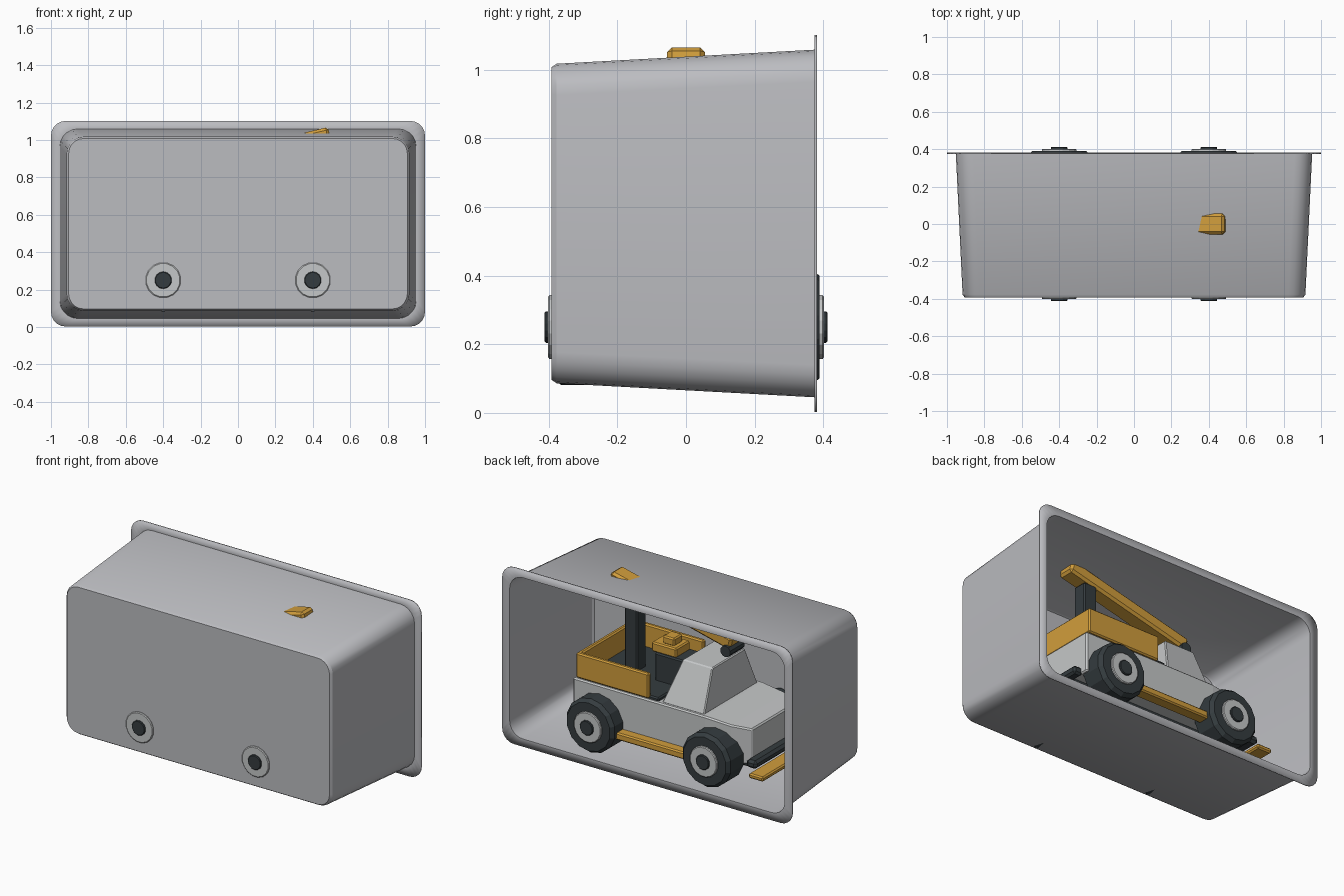
import bpy, bmesh, math
from mathutils import Vector, Matrix

if "Cube" in bpy.data.objects:
    bpy.data.objects.remove(bpy.data.objects["Cube"])


def material(name, rgb):
    m = bpy.data.materials.new(name)
    m.diffuse_color = (*rgb, 1)
    m.use_nodes = True
    m.node_tree.nodes["Principled BSDF"].inputs["Base Color"].default_value = m.diffuse_color
    return m


TRAY = material("tray grey", (0.50, 0.505, 0.53))
PAINT = material("body pale grey", (0.56, 0.575, 0.58))
AMBER = material("amber", (0.64, 0.34, 0.045))
DARK = material("charcoal", (0.035, 0.045, 0.05))


def finish(name, bm, mat, bevel=0.0, smooth=False):
    bmesh.ops.recalc_face_normals(bm, faces=bm.faces)
    me = bpy.data.meshes.new(name)
    bm.to_mesh(me)
    bm.free()
    me.materials.append(mat)
    ob = bpy.data.objects.new(name, me)
    bpy.context.collection.objects.link(ob)
    if bevel:
        b = ob.modifiers.new("bevel", "BEVEL")
        b.width, b.segments = bevel, 1
    if smooth:
        bpy.context.view_layer.objects.active = ob
        ob.select_set(True)
        bpy.ops.object.shade_smooth_by_angle(angle=math.radians(30))
        ob.select_set(False)
    return ob


def box(name, lo, hi, mat, bevel=0.008, tilt=0.0):
    """Box between two corners, optionally tilted about y."""
    lo, hi = Vector(lo), Vector(hi)
    size = hi - lo
    bm = bmesh.new()
    bmesh.ops.create_cube(bm, size=1)
    bmesh.ops.transform(bm, matrix=Matrix.Diagonal((*size, 1)), verts=bm.verts)
    bmesh.ops.rotate(bm, matrix=Matrix.Rotation(tilt, 3, 'Y'), verts=bm.verts)
    bmesh.ops.translate(bm, vec=(lo + hi) / 2, verts=bm.verts)
    return finish(name, bm, mat, bevel)


def loft(name, rings, mat, cap_start=True, cap_end=True, bevel=0.0, smooth=False):
    """Skin a list of equally long point rings."""
    bm = bmesh.new()
    loops = [[bm.verts.new(p) for p in r] for r in rings]
    n = len(loops[0])
    for a, b in zip(loops, loops[1:]):
        for i in range(n):
            bm.faces.new((a[i], a[(i + 1) % n], b[(i + 1) % n], b[i]))
    if cap_start:
        bm.faces.new(loops[0])
    if cap_end:
        bm.faces.new(loops[-1])
    return finish(name, bm, mat, bevel, smooth)


def rounded(hx, hz, r, y, seg=5, cz=0.552):
    """Rounded rectangle ring facing y."""
    pts = []
    for k, (sx, sz) in enumerate(((1, 1), (-1, 1), (-1, -1), (1, -1))):
        for i in range(seg + 1):
            a = math.pi / 2 * (k + i / seg)
            pts.append((sx * (hx - r) + r * math.cos(a), y,
                        cz + sz * (hz - r) + r * math.sin(a)))
    return pts


def disc_rings(x, z, profile, n):
    return [[(x + r * math.cos(2 * math.pi * (i + 0.5) / n), y,
              z + r * math.sin(2 * math.pi * (i + 0.5) / n)) for i in range(n)]
            for y, r in profile]


# Tapered tray with an open back and a flat rim
tray = loft("tray", [
    rounded(1.0, 0.55, 0.08, 0.382),
    rounded(0.948, 0.502, 0.09, 0.382),
    rounded(0.91, 0.459, 0.085, -0.375),
    rounded(0.902, 0.452, 0.077, -0.386)], TRAY, cap_start=False, smooth=True)
sol = tray.modifiers.new("thickness", "SOLIDIFY")
sol.thickness, sol.offset = 0.007, -1

# Wheels: chamfered tyre, hub and cap
for x, end in ((-0.4, "front"), (0.4, "rear")):
    for s, side in ((-1, "right"), (1, "left")):
        tag = f"{end}_{side}"
        loft("tyre_" + tag, disc_rings(x, 0.25, [
            (s * 0.22, 0.14), (s * 0.24, 0.168), (s * 0.365, 0.168),
            (s * 0.389, 0.15)], 14), DARK)
        loft("hub_" + tag, disc_rings(x, 0.25, [
            (s * 0.37, 0.095), (s * 0.398, 0.095), (s * 0.402, 0.09)], 16), PAINT)
        loft("cap_" + tag, disc_rings(x, 0.25, [
            (s * 0.38, 0.046), (s * 0.408, 0.046), (s * 0.412, 0.042)], 14), DARK)
    loft("axle_" + end, disc_rings(x, 0.25, [(-0.25, 0.03), (0.25, 0.03)], 10), DARK)

# Truck body: cross sections along x, narrowing to the nose
stations = [(0.58, 0.285, 0.47), (-0.33, 0.285, 0.47),
            (-0.50, 0.27, 0.455), (-0.61, 0.22, 0.44)]
loft("truck_body", [[(x, -w, 0.22), (x, w, 0.22), (x, w, t), (x, -w, t)]
                    for x, w, t in stations], PAINT, bevel=0.008)

# Cab narrowing to the roof
loft("cab", [[(xr, -w, z), (xr, w, z), (xf, w, z), (xf, -w, z)]
             for xr, xf, w, z in ((-0.02, -0.31, 0.265, 0.465),
                                  (-0.09, -0.295, 0.16, 0.715))], PAINT, bevel=0.006)

# Chassis, running boards and bumpers
box("chassis", (-0.6, -0.17, 0.17), (0.6, 0.17, 0.23), DARK)
for s, side in ((-1, "right"), (1, "left")):
    y0, y1 = sorted((s * 0.27, s * 0.345))
    box("running_board_" + side, (-0.25, y0, 0.195), (0.25, y1, 0.24), AMBER)
box("front_bumper", (-0.67, -0.27, 0.22), (-0.60, 0.27, 0.27), DARK, 0.015)
box("front_plate", (-0.74, -0.30, 0.175), (-0.64, 0.30, 0.205), AMBER)
box("rear_bumper", (0.57, -0.24, 0.21), (0.63, 0.24, 0.26), DARK, 0.012)

# Cargo bed with three amber walls
box("bed_floor", (0.0, -0.27, 0.46), (0.55, 0.27, 0.49), DARK)
for s, side in ((-1, "right"), (1, "left")):
    y0, y1 = sorted((s * 0.255, s * 0.285))
    box("bed_wall_" + side, (0.06, y0, 0.475), (0.555, y1, 0.63), AMBER)
box("tail_wall", (0.53, -0.285, 0.475), (0.56, 0.285, 0.63), AMBER)

# Mast, winch and boom
box("mast", (0.305, -0.045, 0.48), (0.395, 0.045, 0.96), DARK)
box("winch_stand", (-0.04, -0.08, 0.48), (0.16, 0.08, 0.66), DARK)
box("winch_box", (0.02, -0.07, 0.655), (0.19, 0.07, 0.715), AMBER)
box("winch_cover", (0.05, -0.04, 0.71), (0.13, 0.045, 0.76), AMBER)
box("boom", (-0.355, -0.055, 0.89), (0.502, 0.055, 0.97), AMBER, 0.014, tilt=-0.235)
loft("boom_roller", disc_rings(-0.32, 0.79, [(-0.07, 0.035), (0.07, 0.035)], 10), DARK)
